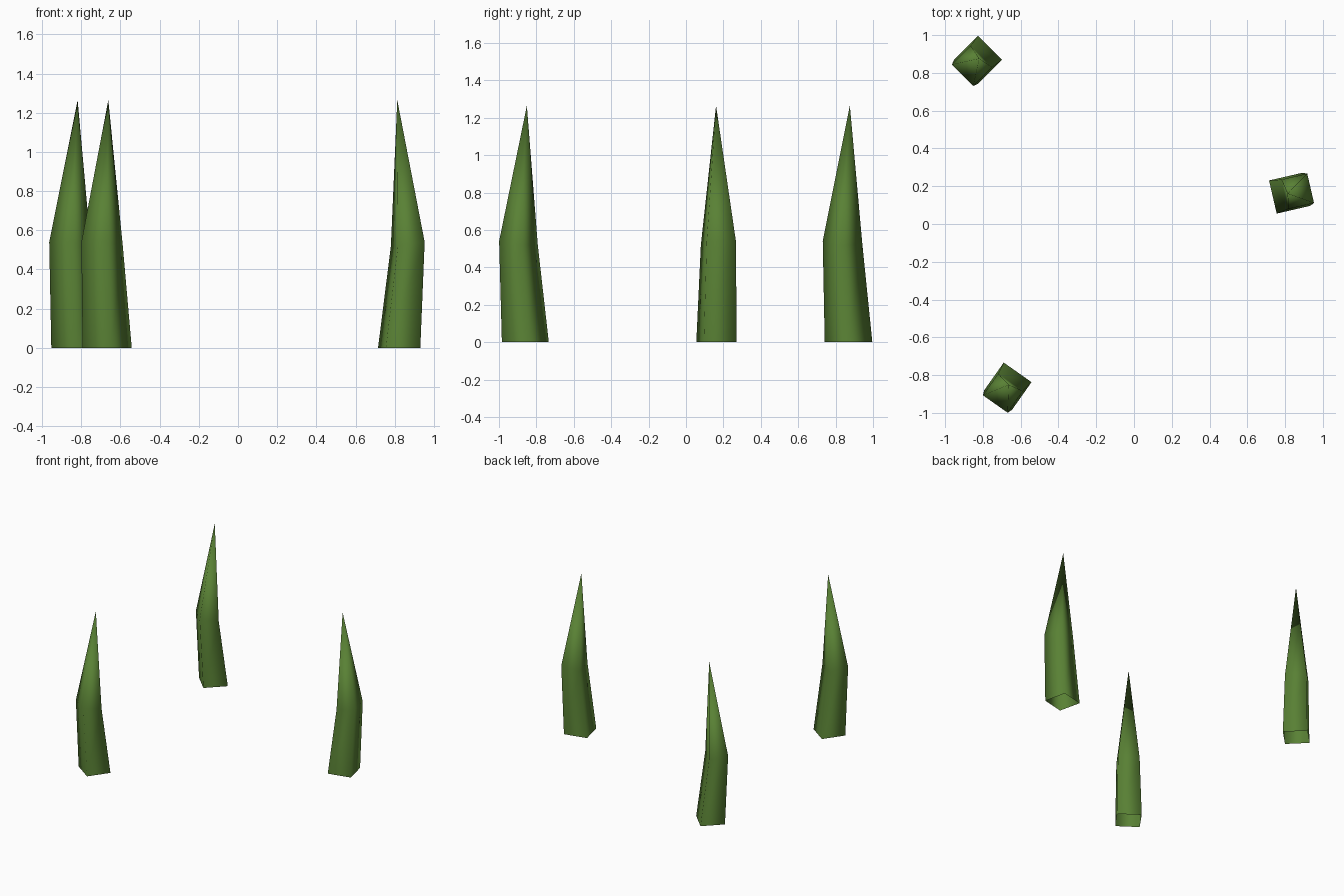
import bpy, bmesh
from math import cos, sin, radians

if "Cube" in bpy.data.objects:
    bpy.data.objects.remove(bpy.data.objects["Cube"])

mat = bpy.data.materials.new("leaf_green")
mat.diffuse_color = (0.10, 0.22, 0.035, 1)
mat.use_nodes = True
mat.node_tree.nodes["Principled BSDF"].inputs["Base Color"].default_value = mat.diffuse_color

# Square sections: (inner offset, outer offset, half width, inner z, outer z)
SECTIONS = [(-0.09, 0.09, 0.09, 0.0, 0.0),
            (-0.025, 0.115, 0.08, 0.52, 0.54)]
TIP = (-0.01, 0.0, 1.265)


def grass_blade(name, x, y, angle):
    """Bent four-sided blade, open underneath, bulging towards the given angle."""
    c, s = cos(radians(angle)), sin(radians(angle))
    bm = bmesh.new()

    def vert(u, v, z):
        return bm.verts.new((x + u * c - v * s, y + u * s + v * c, z))

    rings = [[vert(i, -w, zi), vert(o, -w, zo), vert(o, w, zo), vert(i, w, zi)]
             for i, o, w, zi, zo in SECTIONS]
    tip = vert(*TIP)
    low, mid = rings
    for k in range(4):
        n = (k + 1) % 4
        bm.faces.new((low[k], low[n], mid[n], mid[k]))
        bm.faces.new((mid[k], mid[n], tip))
    for f in bm.faces:
        f.smooth = True
    mesh = bpy.data.meshes.new(name)
    bm.to_mesh(mesh)
    bm.free()
    mesh.materials.append(mat)
    bpy.context.collection.objects.link(bpy.data.objects.new(name, mesh))


# Three blades, each turned its own way
grass_blade("grass_blade_right", 0.823, 0.163, 13)
grass_blade("grass_blade_back", -0.826, 0.869, 225)
grass_blade("grass_blade_front", -0.668, -0.859, 234.8)
